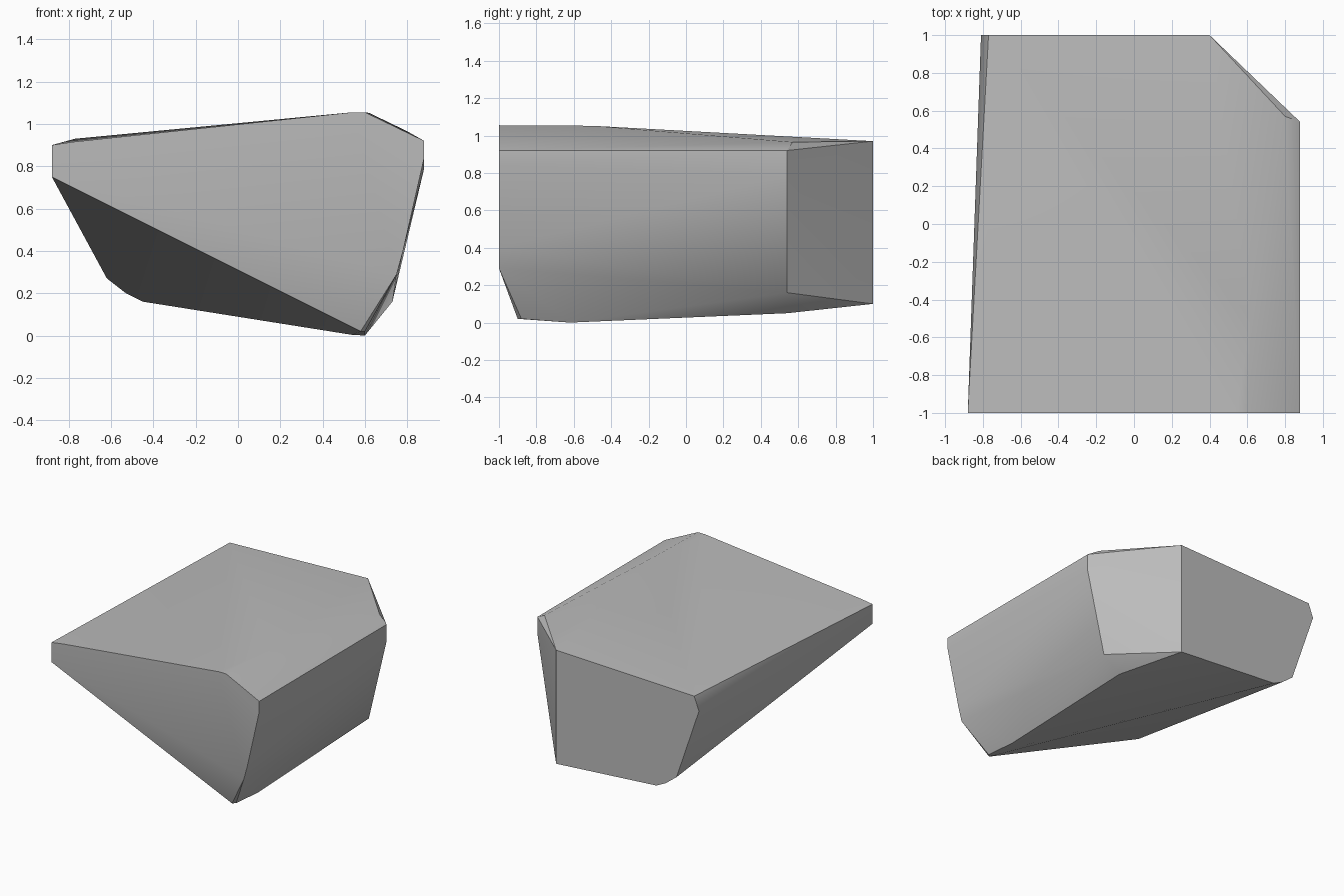
import bpy
import bmesh
import math

cube = bpy.data.objects.get("Cube")
if cube:
    bpy.data.objects.remove(cube, do_unlink=True)

# Stone colour
stone = bpy.data.materials.new("stone_grey")
stone.use_nodes = True
grey = (0.5, 0.5, 0.5, 1)
stone.diffuse_color = grey
stone.node_tree.nodes["Principled BSDF"].inputs["Base Color"].default_value = grey

# Outline of the cut front end, as (x, z)
front = [(-0.88, 0.75), (-0.88, 0.9), (-0.78, 0.915), (0.54, 1.055), (0.6, 1.055),
         (0.88, 0.92), (0.88, 0.84), (0.78, 0.4), (0.75, 0.29)]
# Outline of the cut back end, as (x, z)
back = [(0.4, 0.97), (0.4, 0.1), (-0.45, 0.16), (-0.53, 0.2), (-0.62, 0.27),
        (-0.81, 0.825), (-0.77, 0.93)]
# Corners between the ends: chamfer, underside ridge and top ridge
middle = [(0.88, 0.54, 0.92), (0.88, 0.54, 0.79), (0.73, 0.54, 0.16), (0.59, 0.54, 0.05),
          (0.58, -0.9, 0.02), (0.6, -0.88, 0.02), (0.6, -0.62, 0), (0.54, -0.65, 0.003),
          (0.62, -0.5, 1.052), (0.8, 0.57, 0.965)]

points = [(x, -1, z) for x, z in front] + [(x, 1, z) for x, z in back] + middle

# Wrap the corners in a faceted shell
bm = bmesh.new()
for p in points:
    bm.verts.new(p)
hull = bmesh.ops.convex_hull(bm, input=bm.verts)
loose = {v for v in hull["geom_interior"] + hull["geom_unused"]
         if isinstance(v, bmesh.types.BMVert)}
bmesh.ops.delete(bm, geom=list(loose), context="VERTS")
bmesh.ops.dissolve_limit(bm, angle_limit=math.radians(0.5), verts=bm.verts, edges=bm.edges)
bmesh.ops.recalc_face_normals(bm, faces=bm.faces)

mesh = bpy.data.meshes.new("boulder")
bm.to_mesh(mesh)
bm.free()
mesh.materials.append(stone)
boulder = bpy.data.objects.new("boulder", mesh)
bpy.context.collection.objects.link(boulder)

# Soft shading across shallow creases, crisp main edges
bpy.ops.object.select_all(action="DESELECT")
boulder.select_set(True)
bpy.context.view_layer.objects.active = boulder
bpy.ops.object.shade_smooth_by_angle(angle=math.radians(30))
